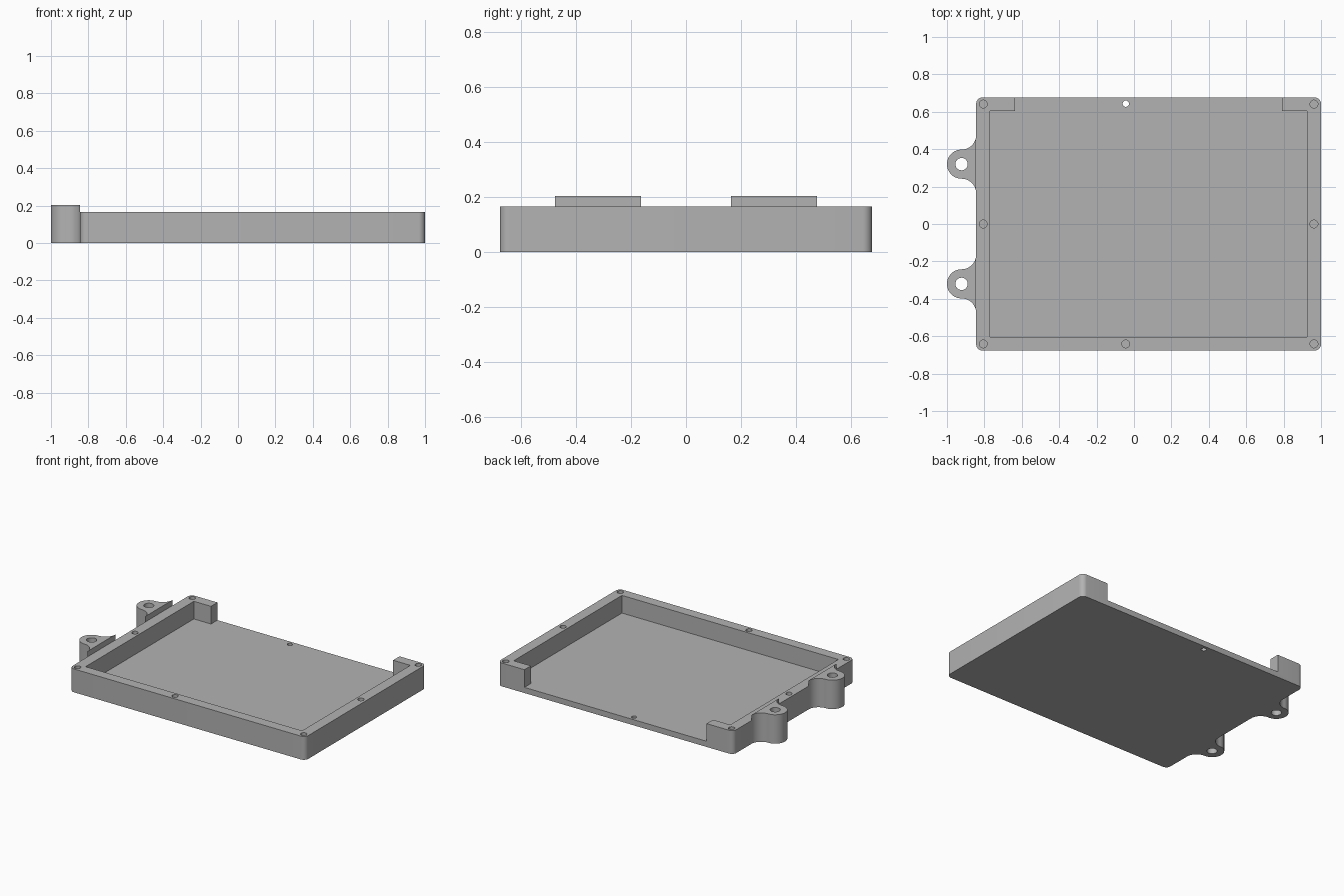
import bpy, bmesh
from math import cos, sin, radians

cube = bpy.data.objects.get("Cube")
if cube:
    bpy.data.objects.remove(cube, do_unlink=True)

grey = bpy.data.materials.new("plain grey")
grey.use_nodes = True
GREY = (0.45, 0.45, 0.45, 1)
grey.diffuse_color = GREY
grey.node_tree.nodes["Principled BSDF"].inputs["Base Color"].default_value = GREY


def arc(cx, cy, r, start, end, steps):
    """Points along an arc, angles in degrees."""
    angles = [radians(start + (end - start) * i / steps) for i in range(steps + 1)]
    return [(cx + r * cos(a), cy + r * sin(a)) for a in angles]


def prism(name, outlines, z0, z1):
    """Extrude one or more separate closed outlines from z0 to z1."""
    bm = bmesh.new()
    for pts in outlines:
        low = [bm.verts.new((x, y, z0)) for x, y in pts]
        face = bm.faces.new(low)
        new = bmesh.ops.extrude_face_region(bm, geom=[face])["geom"]
        for v in new:
            if isinstance(v, bmesh.types.BMVert):
                v.co.z = z1
    bmesh.ops.recalc_face_normals(bm, faces=bm.faces)
    mesh = bpy.data.meshes.new(name)
    bm.to_mesh(mesh)
    bm.free()
    obj = bpy.data.objects.new(name, mesh)
    bpy.context.collection.objects.link(obj)
    mesh.materials.append(grey)
    return obj


def select_only(obj):
    bpy.ops.object.select_all(action='DESELECT')
    obj.select_set(True)
    bpy.context.view_layer.objects.active = obj


def cut(obj, cutter):
    cutter.hide_render = True
    mod = obj.modifiers.new("cut", 'BOOLEAN')
    mod.operation = 'DIFFERENCE'
    mod.solver = 'EXACT'
    mod.object = cutter
    select_only(obj)
    bpy.ops.object.modifier_apply(modifier=mod.name)
    bpy.data.objects.remove(cutter, do_unlink=True)


def circle(x, y, r):
    return arc(x, y, r, 0, 360, 32)[:-1]


LEFT, RIGHT, HALF_Y = -0.844, 1.0, 0.677
WALL, FLOOR, RIM, CORNER = 0.075, 0.04, 0.165, 0.035

# Tray block with rounded corners
outline = []
for cx, cy, start in ((RIGHT - CORNER, HALF_Y - CORNER, 0), (LEFT + CORNER, HALF_Y - CORNER, 90),
                      (LEFT + CORNER, CORNER - HALF_Y, 180), (RIGHT - CORNER, CORNER - HALF_Y, 270)):
    outline += arc(cx, cy, CORNER, start, start + 90, 8)
tray = prism("tray", [outline], 0, RIM)

# Cavity, open at the back between two short corner returns
x0, x1, y1 = LEFT + WALL, RIGHT - WALL, HALF_Y - 0.072
cavity = [(x0, -y1), (x1, -y1), (x1, y1), (0.79, y1), (0.79, 0.8),
          (-0.635, 0.8), (-0.635, y1), (x0, y1)]
cut(tray, prism("cavity_cutter", [cavity], FLOOR, 0.5))

# Blind screw holes in the rim, and one through hole at the open back
hx0, hx1, hy, mid = LEFT + 0.038, RIGHT - 0.038, 0.641, -0.044
screws = [circle(x, y, 0.021) for x in (hx0, hx1) for y in (-hy, 0, hy)]
screws.append(circle(mid, -hy, 0.021))
cut(tray, prism("screw_cutter", screws, FLOOR, 0.5))
cut(tray, prism("through_cutter", [circle(mid, hy + 0.002, 0.017)], -0.1, 0.5))

# Mounting ears with flared roots
R = 0.078
EAR_X = LEFT - R
parts = [tray]
for side, y in (("front", -0.32), ("back", 0.32)):
    pts = arc(EAR_X, y, R, 90, 270, 32)
    pts += arc(EAR_X, y - 2 * R, R, 90, 0, 16)[1:]
    pts += arc(EAR_X, y + 2 * R, R, 0, -90, 16)[:-1]
    ear = prism(side + "_mounting_ear", [pts], 0, 0.204)
    cut(ear, prism("ear_cutter", [circle(EAR_X, y, 0.033)], -0.1, 0.5))
    parts.append(ear)

for part in parts:
    select_only(part)
    bpy.ops.object.shade_smooth_by_angle(angle=radians(30))
